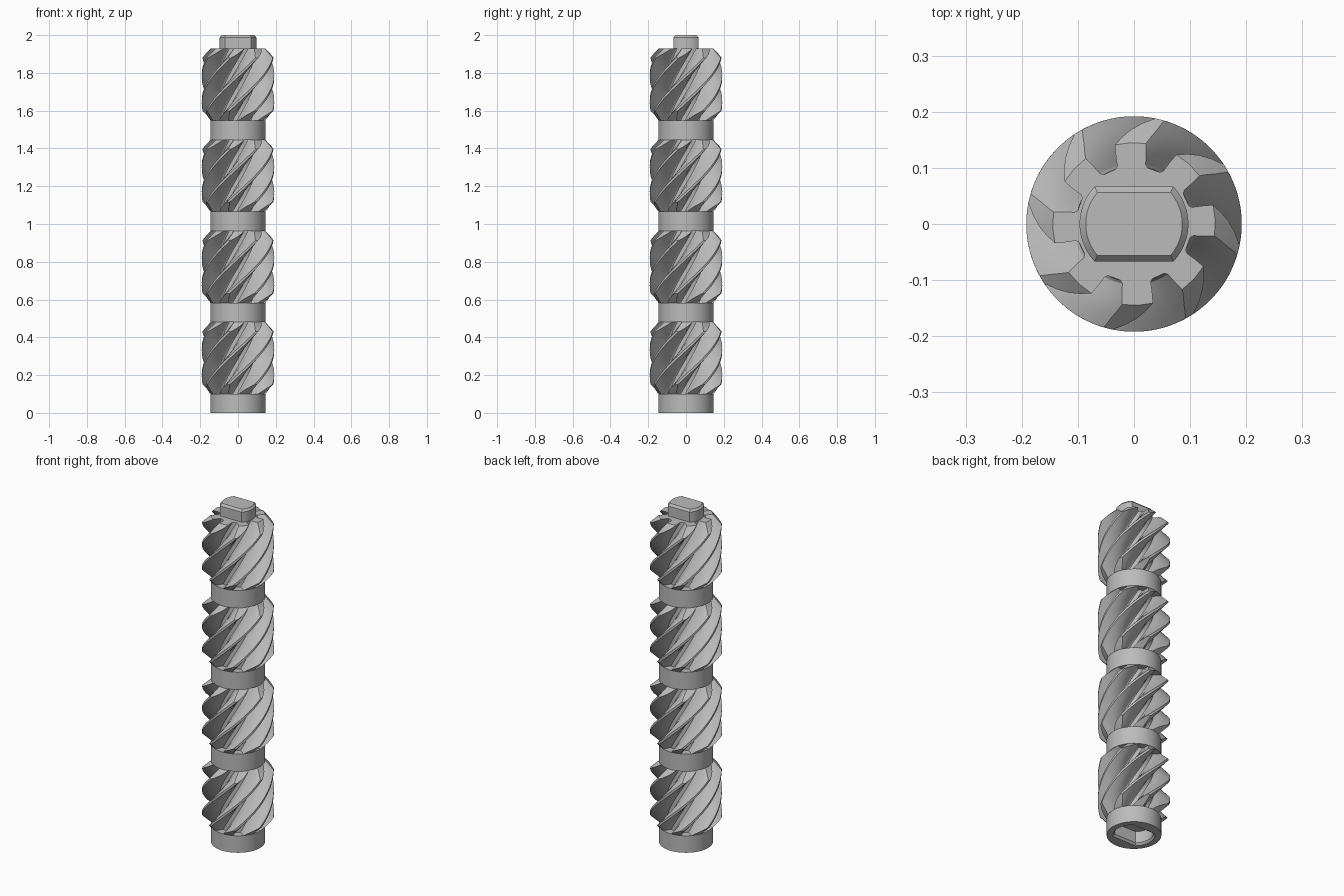
import bpy, bmesh, math

cube = bpy.data.objects.get("Cube")
if cube:
    bpy.data.objects.remove(cube, do_unlink=True)

steel = bpy.data.materials.new("grey_steel")
steel.use_nodes = True
COLOUR = (0.5, 0.5, 0.5, 1)
steel.diffuse_color = COLOUR
steel.node_tree.nodes["Principled BSDF"].inputs["Base Color"].default_value = COLOUR

TEETH, LEAD = 8, 1.1
ROOT, COLLAR, TIP = 0.103, 0.145, 0.192
GEAR_H, CHAMFER = 0.38, 0.05
STARTS = [0.1 + 0.483 * i for i in range(4)]
TOP = STARTS[-1] + GEAR_H
# tooth half width in degrees against radius
FLANK = [(ROOT, 16), (0.108, 13.5), (0.125, 12.5), (COLLAR, 11), (0.168, 7.5), (TIP, 2.5)]


def half_width(r):
    for (r0, a0), (r1, a1) in zip(FLANK, FLANK[1:]):
        if r <= r1:
            return a0 + (a1 - a0) * (r - r0) / (r1 - r0)
    return FLANK[-1][1]


def make_object(name, bm, z=0):
    bmesh.ops.recalc_face_normals(bm, faces=bm.faces)
    mesh = bpy.data.meshes.new(name)
    bm.to_mesh(mesh)
    bm.free()
    return place(name, mesh, z)


def place(name, mesh, z):
    obj = bpy.data.objects.new(name, mesh)
    obj.location.z = z
    bpy.context.collection.objects.link(obj)
    if not mesh.materials:
        mesh.materials.append(steel)
    return obj


def loft(rings, closed=False):
    """Skin equal rings of points; cap the ends unless closed on itself."""
    bm = bmesh.new()
    loops = [[bm.verts.new(p) for p in ring] for ring in rings]
    pairs = list(zip(loops, loops[1:]))
    if closed:
        pairs.append((loops[-1], loops[0]))
    else:
        bm.faces.new(loops[0])
        bm.faces.new(loops[-1])
    for a, b in pairs:
        n = len(a)
        for i in range(n):
            j = (i + 1) % n
            bm.faces.new((a[i], a[j], b[j], b[i]))
    return bm


def gear_ring(z):
    """Toothed outline at height z, turned along the helix."""
    edge = min(z, GEAR_H - z)
    outer = COLLAR + (TIP - COLLAR) * min(1, edge / CHAMFER)
    turn = 2.5 + 360 * (z - GEAR_H) / LEAD
    radii = [ROOT, 0.108] + [0.108 + (outer - 0.108) * k / 5 for k in range(1, 6)]
    side = [(r, half_width(r)) for r in radii]
    tooth = [(r, -a) for r, a in side] + [(outer, 0)] + [(r, a) for r, a in reversed(side)]
    points = []
    for t in range(TEETH):
        for r, a in tooth:
            angle = math.radians(turn + a + t * 360 / TEETH)
            points.append((r * math.cos(angle), r * math.sin(angle), z))
    return points


def circle(radius, z, n=64):
    return [(radius * math.cos(2 * math.pi * i / n),
             radius * math.sin(2 * math.pi * i / n), z) for i in range(n)]


def flatted(radius, flat, z, n=16):
    """Circle with its front and back cut flat."""
    a = math.asin(flat / radius)
    right = [-a + 2 * a * i / (n - 1) for i in range(n)]
    return [(radius * math.cos(t), radius * math.sin(t), z)
            for t in right + [t + math.pi for t in right]]


# helical gear sections
levels = [CHAMFER * k / 4 for k in range(4)]
levels += [CHAMFER + (GEAR_H - 2 * CHAMFER) * k / 20 for k in range(21)]
levels += [GEAR_H - CHAMFER * k / 4 for k in (3, 2, 1, 0)]
first = make_object("gear_section_1", loft([gear_ring(z) for z in levels]), STARTS[0])
parts = [first]
for i, z in enumerate(STARTS[1:], 2):
    parts.append(place(f"gear_section_{i}", first.data, z))

# plain collars between the gear sections
for i, z in enumerate(STARTS[:-1], 1):
    parts.append(make_object(f"collar_{i}", loft(
        [circle(COLLAR, z + GEAR_H), circle(COLLAR, STARTS[i])])))

# bottom collar with a flatted socket
bottom = make_object("bottom_collar", loft([circle(COLLAR, 0), circle(COLLAR, STARTS[0])]))
cutter = make_object("socket_cutter", loft([
    flatted(0.12, 0.09, -0.01), flatted(0.102, 0.072, 0.012), flatted(0.102, 0.072, 0.08)]))
cutter.hide_render = True
cutter.hide_set(True)
cut = bottom.modifiers.new("socket", "BOOLEAN")
cut.operation = "DIFFERENCE"
cut.object = cutter
cut.solver = "EXACT"
bpy.context.view_layer.objects.active = bottom
bpy.ops.object.modifier_apply(modifier=cut.name)
bpy.data.objects.remove(cutter, do_unlink=True)
parts.append(bottom)

# drive tab on top
parts.append(make_object("drive_tab", loft([
    flatted(0.097, 0.067, TOP - 0.01), flatted(0.097, 0.067, 1.988), flatted(0.086, 0.056, 2.0)])))

# smooth the curved faces, keep the edges sharp
bpy.ops.object.select_all(action="DESELECT")
for obj in parts:
    obj.select_set(True)
bpy.context.view_layer.objects.active = first
bpy.ops.object.shade_smooth_by_angle(angle=math.radians(30))
